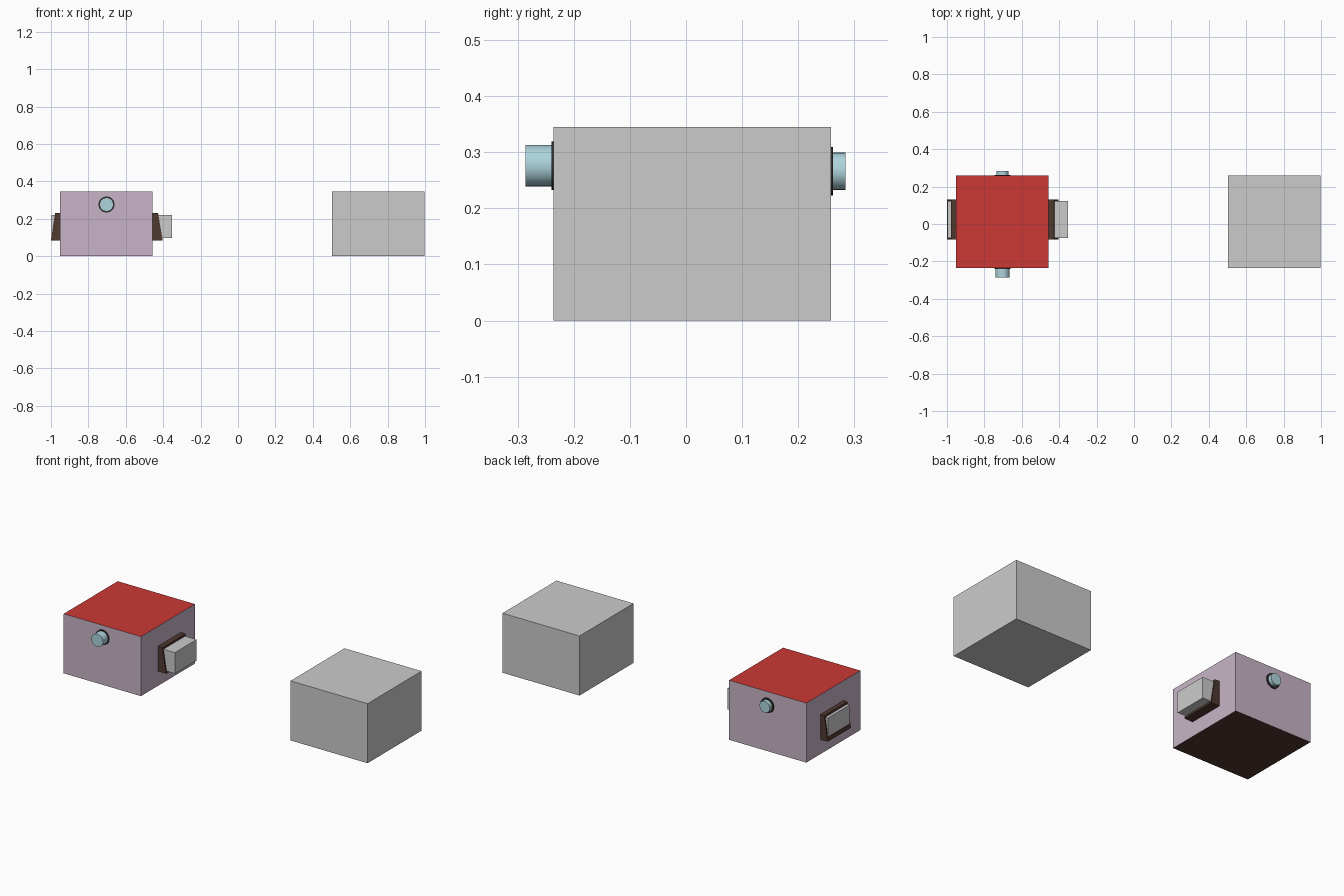
import bpy, bmesh, math

if "Cube" in bpy.data.objects:
    bpy.data.objects.remove(bpy.data.objects["Cube"])


def material(name, rgb):
    m = bpy.data.materials.new(name)
    m.diffuse_color = (*rgb, 1)
    m.use_nodes = True
    m.node_tree.nodes["Principled BSDF"].inputs["Base Color"].default_value = m.diffuse_color
    return m


WALL = material("pale_pink", (0.58, 0.46, 0.57))
RED = material("red", (0.60, 0.04, 0.035))
BROWN = material("dark_brown", (0.08, 0.04, 0.03))
BLUE = material("pale_blue", (0.42, 0.66, 0.72))
DARK = material("near_black", (0.035, 0.025, 0.025))

Y0, Y1, H = -0.236, 0.258, 0.345


def add(name, bm, *mats):
    bmesh.ops.recalc_face_normals(bm, faces=bm.faces)
    me = bpy.data.meshes.new(name)
    bm.to_mesh(me)
    bm.free()
    for m in mats:
        me.materials.append(m)
    ob = bpy.data.objects.new(name, me)
    bpy.context.collection.objects.link(ob)
    return ob


def prism(name, profile, y0, y1, *mats, by_normal=False):
    """Extrude an x/z profile along y."""
    bm = bmesh.new()
    f = bm.faces.new([bm.verts.new((x, y0, z)) for x, z in profile])
    ext = bmesh.ops.extrude_face_region(bm, geom=[f])["geom"]
    bmesh.ops.translate(bm, vec=(0, y1 - y0, 0),
                        verts=[v for v in ext if isinstance(v, bmesh.types.BMVert)])
    bmesh.ops.recalc_face_normals(bm, faces=bm.faces)
    if by_normal:  # roof on top, dark underside
        for f in bm.faces:
            f.material_index = 1 if f.normal.z > 0.9 else 2 if f.normal.z < -0.9 else 0
    return add(name, bm, *mats)


def rect(x0, x1, z0, z1):
    return [(x0, z0), (x1, z0), (x1, z1), (x0, z1)]


def disc(name, r, y0, y1, x, z, mat):
    """Cylinder lying along y."""
    bpy.ops.mesh.primitive_cylinder_add(vertices=32, radius=r, depth=abs(y1 - y0),
                                        location=(x, (y0 + y1) / 2, z),
                                        rotation=(math.pi / 2, 0, 0))
    ob = bpy.context.object
    ob.name = name
    ob.data.materials.append(mat)
    bpy.ops.object.shade_smooth_by_angle(angle=math.radians(30))


# Coloured body and the plain block beside it
prism("body", rect(-0.952, -0.457, 0, H), Y0, Y1, WALL, RED, BROWN, by_normal=True)
prism("plain_block", rect(0.502, 0.996, 0, H), Y0, Y1)

# Sloped dark mounts with grey blocks set in them
prism("right_mount", [(-0.457, 0.085), (-0.403, 0.085), (-0.427, 0.230), (-0.457, 0.230)],
      -0.082, 0.130, BROWN)
prism("right_insert", rect(-0.457, -0.352, 0.097, 0.219), -0.075, 0.123)
prism("left_mount", [(-0.952, 0.085), (-1.0, 0.085), (-0.978, 0.230), (-0.952, 0.230)],
      -0.082, 0.130, BROWN)
prism("left_insert", rect(-0.996, -0.952, 0.099, 0.219), -0.075, 0.123)

# Round knobs with dark collars, front and back
disc("front_collar", 0.043, Y0 + 0.01, Y0 - 0.004, -0.703, 0.276, DARK)
disc("front_knob", 0.037, Y0 + 0.01, -0.286, -0.703, 0.276, BLUE)
disc("back_collar", 0.043, Y1 - 0.01, Y1 + 0.004, -0.703, 0.266, DARK)
disc("back_knob", 0.033, Y1 - 0.01, 0.284, -0.703, 0.266, BLUE)
